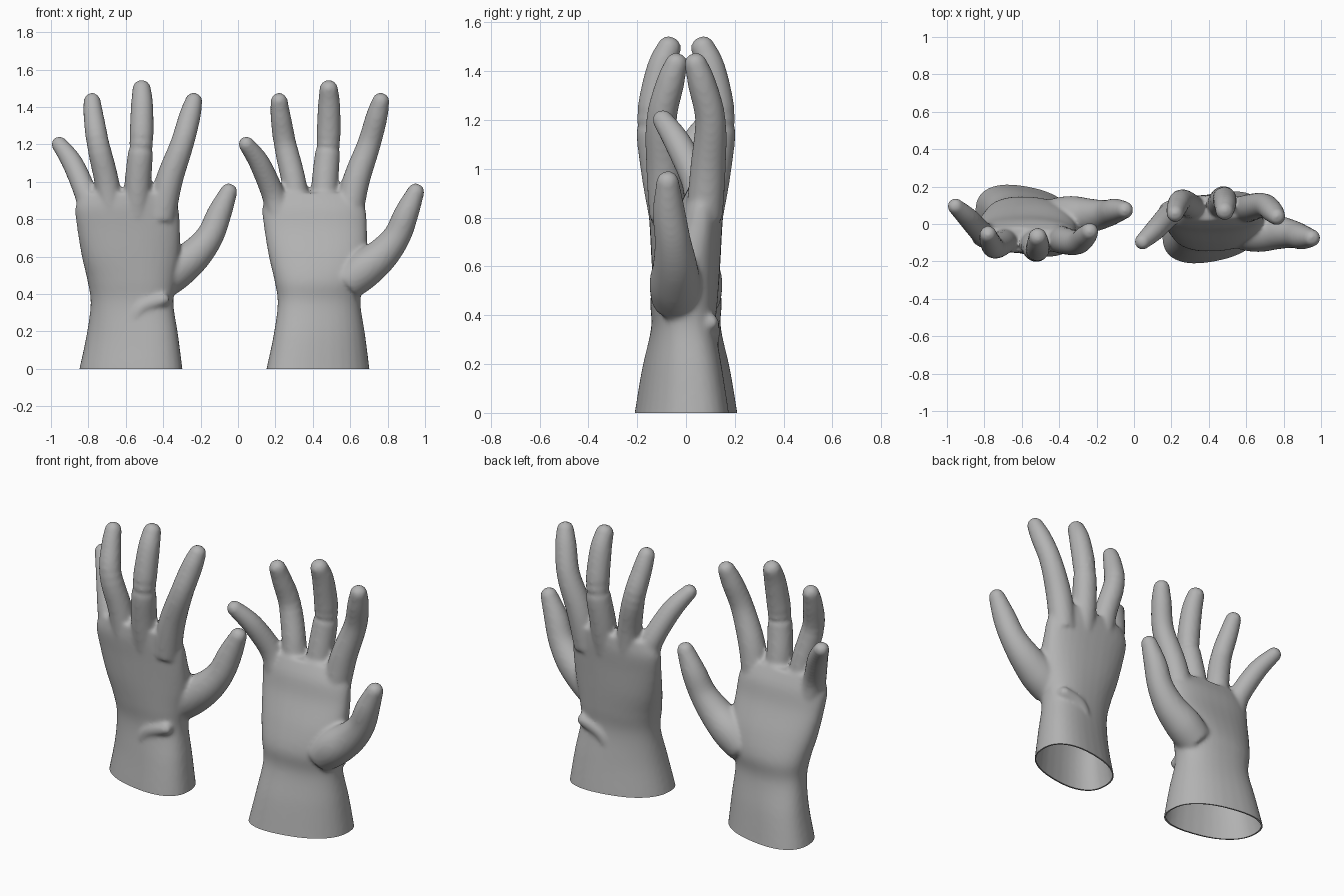
import bpy, bmesh, math
from mathutils import Vector

cube = bpy.data.objects.get("Cube")
if cube:
    bpy.data.objects.remove(cube, do_unlink=True)

rubber = bpy.data.materials.new("grey_rubber")
rubber.use_nodes = True
rubber.diffuse_color = (0.45, 0.45, 0.45, 1)
rubber.node_tree.nodes["Principled BSDF"].inputs["Base Color"].default_value = (0.45, 0.45, 0.45, 1)

SIDES = 32


def smooth_path(stations, steps=5):
    """Catmull-Rom interpolation of every value in the stations."""
    pts = [stations[0], *stations, stations[-1]]
    out = []
    for a, b, c, d in zip(pts, pts[1:], pts[2:], pts[3:]):
        for k in range(steps):
            t = k / steps
            out.append([0.5 * (2*q + (r - p)*t + (2*p - 5*q + 4*r - s)*t*t + (3*q - p - 3*r + s)*t**3)
                        for p, q, r, s in zip(a, b, c, d)])
    return out + [list(stations[-1])]


def loft(bm, rings):
    """Skin closed rings of points and cap both ends."""
    loops = [[bm.verts.new(p) for p in ring] for ring in rings]
    for low, high in zip(loops, loops[1:]):
        for i in range(SIDES):
            j = (i + 1) % SIDES
            bm.faces.new((low[i], low[j], high[j], high[i]))
    bm.faces.new(loops[0][::-1])
    bm.faces.new(loops[-1])


def add_palm(bm, stations):
    """Stations: z, x min, x max, y min, y max, skew of the thumb side."""
    rings = []
    for z, x0, x1, y0, y1, skew in smooth_path(stations):
        ring = []
        for i in range(SIDES):
            a = 2 * math.pi * i / SIDES
            u = math.copysign(abs(math.cos(a)) ** 0.85, math.cos(a))
            v = math.copysign(abs(math.sin(a)) ** 0.85, math.sin(a))
            ring.append(((x0 + x1)/2 + u*(x1 - x0)/2, (y0 + y1)/2 + v*(y1 - y0)/2 + skew*u, z))
        rings.append(ring)
    loft(bm, rings)


def add_finger(bm, stations):
    """Stations: x, y, z, radius; the tip is rounded."""
    path = smooth_path(stations)
    rings = []
    for i, (x, y, z, r) in enumerate(path):
        nxt, prev = path[min(i + 1, len(path) - 1)], path[max(i - 1, 0)]
        turn = (Vector(nxt[:3]) - Vector(prev[:3])).to_track_quat('Z', 'Y')
        angles = [2 * math.pi * k / SIDES for k in range(SIDES)]
        rings.append([Vector((x, y, z)) + turn @ Vector((r*math.cos(a), r*math.sin(a), 0)) for a in angles])
    # dome over the last station
    for k in range(1, 6):
        f = k * math.pi / 13
        rings.append([Vector((x, y, z)) + turn @ Vector((r*math.cos(f)*math.cos(a), r*math.cos(f)*math.sin(a),
                                                         r*math.sin(f))) for a in angles])
    loft(bm, rings)


PALM = [(-0.06, 0.14, 0.71, -0.21, 0.17, 0.05), (0, 0.152, 0.703, -0.2, 0.165, 0.05),
        (0.18, 0.19, 0.68, -0.172, 0.14, 0.04), (0.35, 0.212, 0.655, -0.14, 0.12, 0.02),
        (0.47, 0.195, 0.67, -0.145, 0.13, 0.01), (0.6, 0.165, 0.69, -0.11, 0.14, 0),
        (0.75, 0.14, 0.69, -0.05, 0.148, 0), (0.86, 0.13, 0.68, -0.02, 0.155, 0),
        (0.94, 0.16, 0.64, 0.02, 0.15, 0.01)]
FINGERS = {
    "little": [(0.22, 0.06, 0.82, 0.07), (0.185, 0.045, 0.94, 0.062), (0.115, -0.03, 1.1, 0.056),
               (0.045, -0.095, 1.2, 0.043)],
    "ring": [(0.32, 0.08, 0.82, 0.07), (0.298, 0.1, 1.0, 0.066), (0.252, 0.125, 1.2, 0.062),
             (0.228, 0.085, 1.35, 0.054), (0.22, 0.055, 1.43, 0.046)],
    "middle": [(0.46, 0.085, 0.82, 0.07), (0.465, 0.115, 1.0, 0.071), (0.482, 0.138, 1.2, 0.066),
               (0.487, 0.105, 1.4, 0.06), (0.485, 0.07, 1.495, 0.05)],
    "index": [(0.59, 0.075, 0.8, 0.075), (0.63, 0.09, 1.0, 0.073), (0.7, 0.1, 1.2, 0.063),
              (0.742, 0.065, 1.35, 0.058), (0.763, 0.04, 1.43, 0.047)],
    "thumb": [(0.58, -0.04, 0.46, 0.1), (0.67, -0.045, 0.53, 0.105), (0.77, -0.045, 0.61, 0.09),
              (0.85, -0.055, 0.71, 0.074), (0.9, -0.07, 0.83, 0.066), (0.95, -0.075, 0.945, 0.047)],
    "wrist_fold": [(0.44, 0.1, 0.25, 0.03), (0.49, 0.1, 0.33, 0.04), (0.6, 0.1, 0.37, 0.035)],
}


def build_glove_mesh():
    bm = bmesh.new()
    add_palm(bm, PALM)
    for stations in FINGERS.values():
        add_finger(bm, stations)
    raw = bpy.data.meshes.new("glove_blank")
    bm.to_mesh(raw)
    bm.free()
    blank = bpy.data.objects.new("glove_blank", raw)
    bpy.context.collection.objects.link(blank)
    # fuse the parts into one skin and soften the webs
    fuse = blank.modifiers.new("fuse", 'REMESH')
    fuse.mode = 'VOXEL'
    fuse.voxel_size = 0.011
    soften = blank.modifiers.new("soften", 'SMOOTH')
    soften.factor = 0.5
    soften.iterations = 9
    deps = bpy.context.evaluated_depsgraph_get()
    mesh = bpy.data.meshes.new_from_object(blank.evaluated_get(deps))
    bpy.data.objects.remove(blank, do_unlink=True)
    # open the cuff and turn in a thin hem
    bm = bmesh.new()
    bm.from_mesh(mesh)
    bmesh.ops.bisect_plane(bm, geom=bm.verts[:] + bm.edges[:] + bm.faces[:], plane_co=(0, 0, 0),
                           plane_no=(0, 0, 1), clear_inner=True)
    rim = [e for e in bm.edges if e.is_boundary]
    hem = bmesh.ops.extrude_edge_only(bm, edges=rim)["geom"]
    for v in hem:
        if isinstance(v, bmesh.types.BMVert):
            v.co.x += (0.43 - v.co.x) * 0.03
            v.co.y += (-0.02 - v.co.y) * 0.05
    bmesh.ops.recalc_face_normals(bm, faces=bm.faces[:])
    bm.to_mesh(mesh)
    bm.free()
    mesh.materials.clear()
    mesh.materials.append(rubber)
    return mesh


def place(name, mesh, shift, flip):
    bm = bmesh.new()
    bm.from_mesh(mesh)
    for v in bm.verts:
        v.co.x += shift
        v.co.y *= -1 if flip else 1
    if flip:
        bmesh.ops.reverse_faces(bm, faces=bm.faces[:])
    bm.to_mesh(mesh)
    bm.free()
    obj = bpy.data.objects.new(name, mesh)
    bpy.context.collection.objects.link(obj)
    bpy.ops.object.select_all(action='DESELECT')
    obj.select_set(True)
    bpy.context.view_layer.objects.active = obj
    bpy.ops.object.shade_smooth_by_angle(angle=math.radians(50))


glove = build_glove_mesh()
mirrored = glove.copy()
place("left_glove", glove, 0, False)
place("right_glove", mirrored, -1, True)
